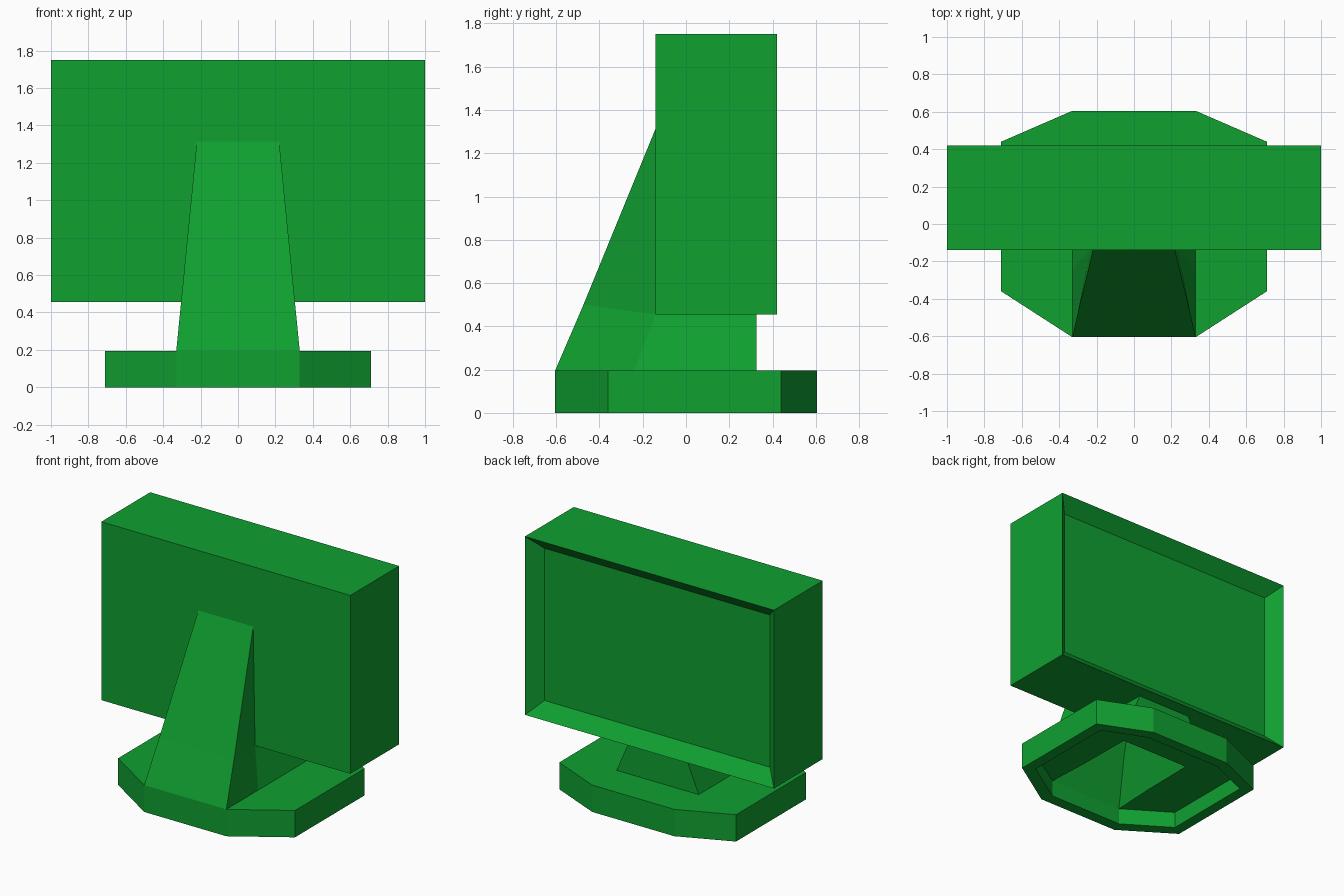
import bpy, bmesh
from mathutils import Matrix, Vector

if "Cube" in bpy.data.objects:
    bpy.data.objects.remove(bpy.data.objects["Cube"])

green = bpy.data.materials.new("green_plastic")
green.diffuse_color = (0.005, 0.35, 0.03, 1)
green.use_nodes = True
green.node_tree.nodes["Principled BSDF"].inputs["Base Color"].default_value = green.diffuse_color


def finish(bm, name):
    bmesh.ops.recalc_face_normals(bm, faces=bm.faces[:])
    mesh = bpy.data.meshes.new(name)
    bm.to_mesh(mesh)
    bm.free()
    obj = bpy.data.objects.new(name, mesh)
    mesh.materials.append(green)
    bpy.context.collection.objects.link(obj)
    return obj


# Screen housing: box with a recessed panel on the +y side
lo, hi = Vector((-1, -0.14, 0.455)), Vector((1, 0.42, 1.75))
bm = bmesh.new()
bmesh.ops.create_cube(bm, size=1, matrix=Matrix.Translation((lo + hi) / 2)
                      @ Matrix.Diagonal((*(hi - lo), 1)))
bm.normal_update()
panel = next(f for f in bm.faces if f.normal.y > 0.9)
bmesh.ops.inset_individual(bm, faces=[panel], thickness=0.095, use_even_offset=True)
bmesh.ops.translate(bm, verts=panel.verts[:], vec=(0, -0.09, 0))
finish(bm, "screen_housing")


def add_skin(bm, foot, top, neck):
    """Octagonal foot and tapered neck from right-half points; returns both sides."""
    points = dict(neck)
    for key, (x, y) in foot.items():
        points[key + "0"] = (x, y, 0)
        points[key + "1"] = (x, y, top)
    right = {k: bm.verts.new(p) for k, p in points.items()}
    left = {k: bm.verts.new((-p[0], p[1], p[2])) for k, p in points.items()}
    # Faces repeated on both sides
    for side in (right, left):
        for face in ("A0 A1 B1 B0", "B0 B1 C1 C0", "C0 C1 D1 D0",
                     "A1 B1 C1 D1 E M", "A1 M N K", "K N T", "M E F N"):
            bm.faces.new([side[k] for k in face.split()])
    # Faces spanning the middle
    for a, b in (("A0", "A1"), ("A1", "K"), ("K", "T"),
                 ("D0", "D1"), ("D1", "E"), ("E", "F")):
        bm.faces.new((right[a], right[b], left[b], left[a]))
    # Open rims: foot underside and neck end
    return [[side[k] for side, keys in ((right, half), (left, half[::-1])) for k in keys]
            for half in (["A0", "B0", "C0", "D0"], ["T", "N", "F"])]


# Stand: outer skin and inner skin joined along the open rims
bm = bmesh.new()
outer = add_skin(
    bm, {"A": (0.33, -0.605), "B": (0.71, -0.36), "C": (0.71, 0.44), "D": (0.33, 0.605)},
    0.195,
    {"M": (0.33, -0.24, 0.195), "E": (0.33, 0.325, 0.195),
     "K": (0.30, -0.474, 0.5), "T": (0.22, -0.14, 1.315),
     "N": (0.235, -0.14, 0.455), "F": (0.22, 0.325, 0.455)})
inner = add_skin(
    bm, {"A": (0.30, -0.52), "B": (0.63, -0.31), "C": (0.63, 0.39), "D": (0.31, 0.525)},
    0.12,
    {"M": (0.285, -0.2, 0.12), "E": (0.28, 0.225, 0.12),
     "K": (0.23, -0.38, 0.46), "T": (0.15, -0.14, 1.04),
     "N": (0.165, -0.14, 0.455), "F": (0.14, 0.24, 0.455)})
for out_rim, in_rim in zip(outer, inner):
    for i in range(len(out_rim)):
        bm.faces.new((out_rim[i - 1], out_rim[i], in_rim[i], in_rim[i - 1]))
finish(bm, "stand")
